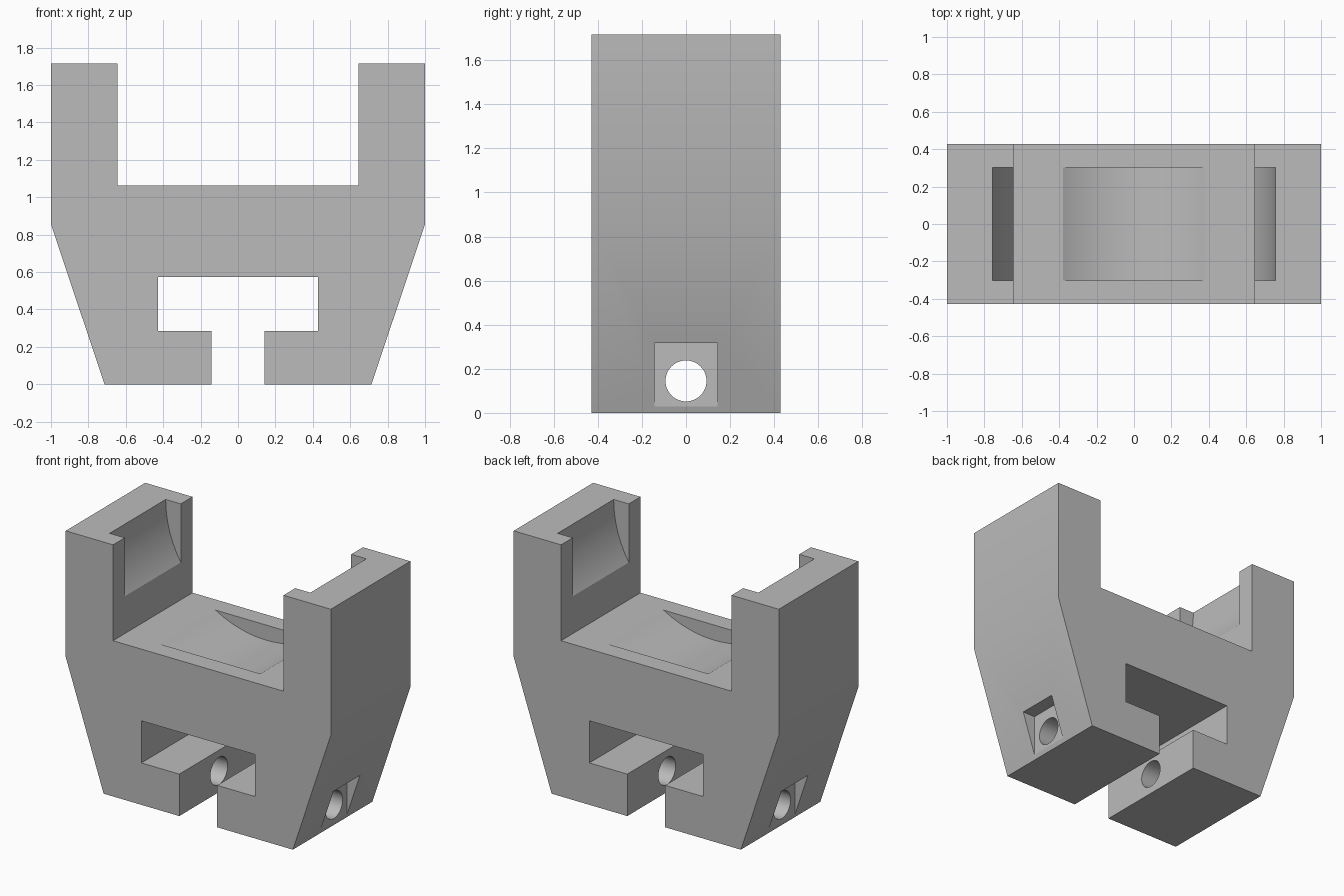
import bpy, bmesh, math
from mathutils import Matrix

old = bpy.data.objects.get("Cube")
if old:
    bpy.data.objects.remove(old, do_unlink=True)

DEPTH = 0.4285   # half depth of the block
TOP = 1.716      # height of the arms

grey = bpy.data.materials.new("plain grey")
grey.use_nodes = True
colour = (0.5, 0.5, 0.5, 1)
grey.diffuse_color = colour
grey.node_tree.nodes["Principled BSDF"].inputs["Base Color"].default_value = colour


def make_object(name, bm):
    bmesh.ops.recalc_face_normals(bm, faces=bm.faces)
    mesh = bpy.data.meshes.new(name)
    bm.to_mesh(mesh)
    bm.free()
    mesh.materials.append(grey)
    obj = bpy.data.objects.new(name, mesh)
    bpy.context.collection.objects.link(obj)
    return obj


def extrude_profile(name, points, half):
    bm = bmesh.new()
    face = bm.faces.new([bm.verts.new((x, -half, z)) for x, z in points])
    side = bmesh.ops.extrude_face_region(bm, geom=[face])["geom"]
    verts = [v for v in side if isinstance(v, bmesh.types.BMVert)]
    bmesh.ops.translate(bm, verts=verts, vec=(0, 2 * half, 0))
    return make_object(name, bm)


def cylinder(name, radius, length, height, axis, sides):
    bm = bmesh.new()
    place = Matrix.Translation((0, 0, height)) @ Matrix.Rotation(math.pi / 2, 4, axis)
    bmesh.ops.create_cone(bm, cap_ends=True, segments=sides, radius1=radius,
                          radius2=radius, depth=length, matrix=place)
    return make_object(name, bm)


# Clamp body: forked top, tapered flanks, T-shaped slot underneath
half_outline = [(0.143, 0), (0.714, 0), (1, 0.857), (1, TOP), (0.643, TOP), (0.643, 1.062)]
half_slot = [(0.4285, 0.573), (0.4285, 0.286), (0.143, 0.286)]
right = half_slot + half_outline
left = [(-x, z) for x, z in reversed(right)]
body = extrude_profile("clamp_body", right + left, DEPTH)

# Round cradle and cross bolt hole
cutters = [cylinder("cradle_cutter", 0.757, 0.604, TOP, 'X', 128),
           cylinder("bolt_hole_cutter", 0.093, 3, 0.145, 'Y', 48)]

# Square bolt seats in both tapered flanks
for side, name in ((1, "left"), (-1, "right")):
    seat = [(side * x, z) for x, z in ((0.724, 0.03), (1.2, 0.03), (1.2, 0.316), (0.724, 0.316))]
    cutters.append(extrude_profile(name + "_seat_cutter", seat, 0.143))

bpy.context.view_layer.objects.active = body
body.select_set(True)
for cutter in cutters:
    cut = body.modifiers.new(cutter.name, 'BOOLEAN')
    cut.operation = 'DIFFERENCE'
    cut.solver = 'EXACT'
    cut.object = cutter
    bpy.ops.object.modifier_apply(modifier=cut.name)
    bpy.data.objects.remove(cutter, do_unlink=True)

bpy.ops.object.select_all(action='DESELECT')
body.select_set(True)
bpy.ops.object.shade_smooth_by_angle(angle=math.radians(25))
